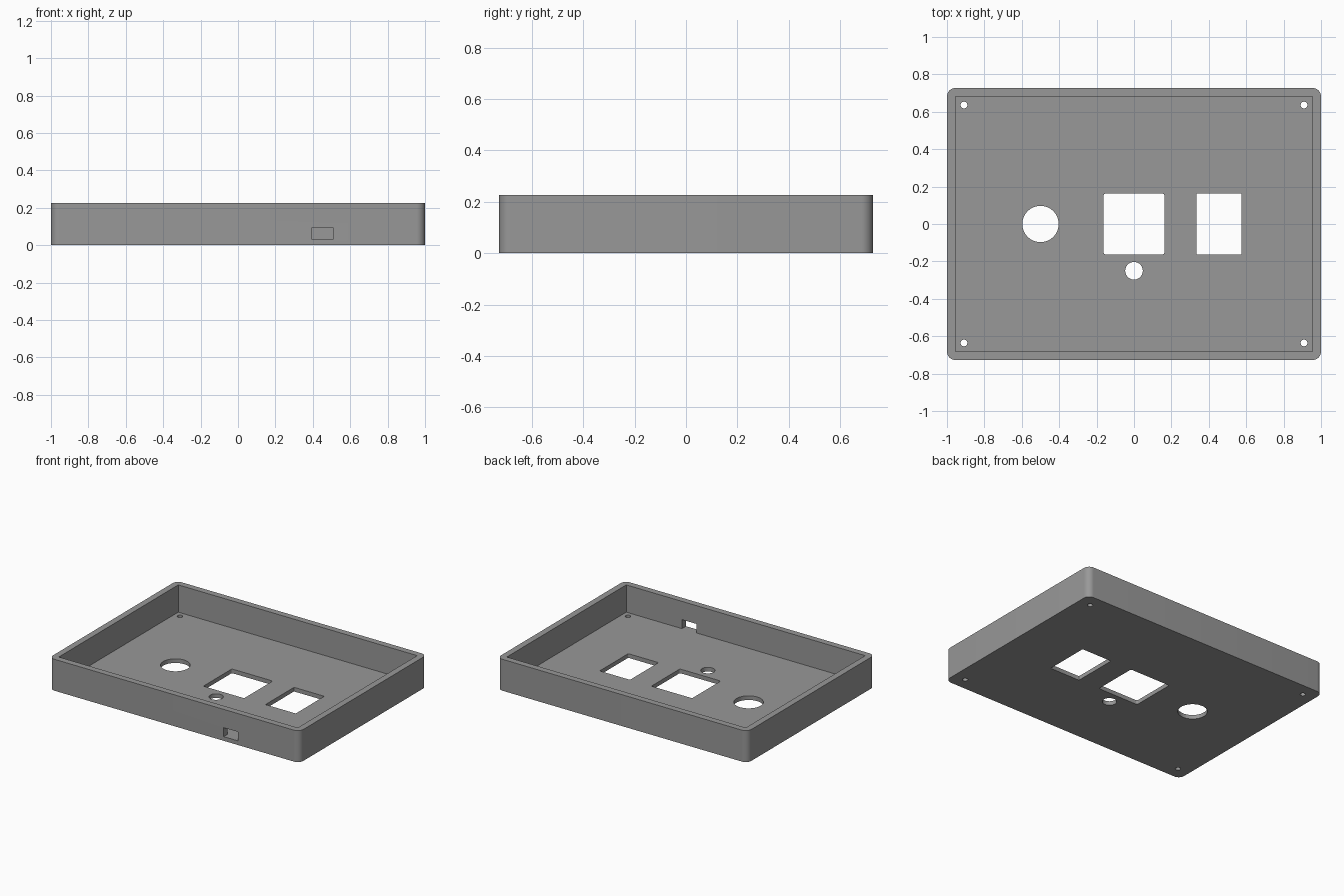
import bpy, bmesh, math

if "Cube" in bpy.data.objects:
    bpy.data.objects.remove(bpy.data.objects["Cube"])

W, D, H = 1.0, 0.727, 0.227      # half width, half depth, height
WALL, FLOOR = 0.0455, 0.03

grey = bpy.data.materials.new("mid grey")
grey.diffuse_color = (0.314, 0.314, 0.314, 1)
grey.use_nodes = True
grey.node_tree.nodes["Principled BSDF"].inputs["Base Color"].default_value = grey.diffuse_color


def rounded_rect(cx, cy, hx, hy, r=0.0, seg=10):
    """Counter-clockwise outline of a rectangle with rounded corners."""
    if r == 0:
        return [(cx + sx * hx, cy + sy * hy) for sx, sy in ((1, 1), (-1, 1), (-1, -1), (1, -1))]
    pts = []
    for i, (sx, sy) in enumerate(((1, 1), (-1, 1), (-1, -1), (1, -1))):
        for k in range(seg + 1):
            a = math.pi / 2 * (i + k / seg)
            pts.append((cx + sx * (hx - r) + r * math.cos(a),
                        cy + sy * (hy - r) + r * math.sin(a)))
    return pts


def circle(cx, cy, r, n=48):
    return [(cx + r * math.cos(2 * math.pi * k / n), cy + r * math.sin(2 * math.pi * k / n))
            for k in range(n)]


def prism(name, outline, z0, z1):
    """Extrude an outline straight up into a closed solid."""
    bm = bmesh.new()
    face = bm.faces.new([bm.verts.new((x, y, z0)) for x, y in outline])
    top = bmesh.ops.extrude_face_region(bm, geom=[face])["geom"]
    bmesh.ops.translate(bm, vec=(0, 0, z1 - z0),
                        verts=[v for v in top if isinstance(v, bmesh.types.BMVert)])
    bmesh.ops.recalc_face_normals(bm, faces=bm.faces)
    mesh = bpy.data.meshes.new(name)
    bm.to_mesh(mesh)
    bm.free()
    mesh.materials.append(grey)
    obj = bpy.data.objects.new(name, mesh)
    bpy.context.collection.objects.link(obj)
    return obj


def cut(target, name, outline, z0, z1):
    """Subtract an extruded outline from the target."""
    cutter = prism(name, outline, z0, z1)
    bpy.context.view_layer.objects.active = target
    mod = target.modifiers.new(name, 'BOOLEAN')
    mod.operation, mod.solver, mod.object = 'DIFFERENCE', 'EXACT', cutter
    bpy.ops.object.modifier_apply(modifier=mod.name)
    bpy.data.objects.remove(cutter)


# Outer shell and its open cavity
tray = prism("enclosure_tray", rounded_rect(0, 0, W, D, 0.045), 0, H)
cut(tray, "cavity", rounded_rect(0, 0, W - WALL, D - WALL), FLOOR, H + 0.1)

# Openings through the floor
openings = {
    "round_opening": circle(-0.5, 0, 0.097, 64),
    "square_opening": rounded_rect(0, 0, 0.163, 0.163, 0.012, 5),
    "side_opening": rounded_rect(0.4545, 0, 0.121, 0.163, 0.005, 3),
    "small_round_opening": circle(0, -0.25, 0.047),
}
for sx in (-1, 1):
    for sy in (-1, 1):
        openings[f"screw_hole_{sx}_{sy}"] = circle(sx * 0.909, sy * 0.636, 0.018, 24)
for name, outline in openings.items():
    cut(tray, name, outline, -0.1, 0.1)

# Cable slot through the front wall, level with the floor
cut(tray, "cable_slot", rounded_rect(0.452, -D, 0.057, WALL + 0.02), FLOOR, 0.095)

# Smooth corners and hole walls, crisp edges
bpy.ops.object.select_all(action='DESELECT')
tray.select_set(True)
bpy.context.view_layer.objects.active = tray
bpy.ops.object.shade_smooth_by_angle(angle=math.radians(30))
